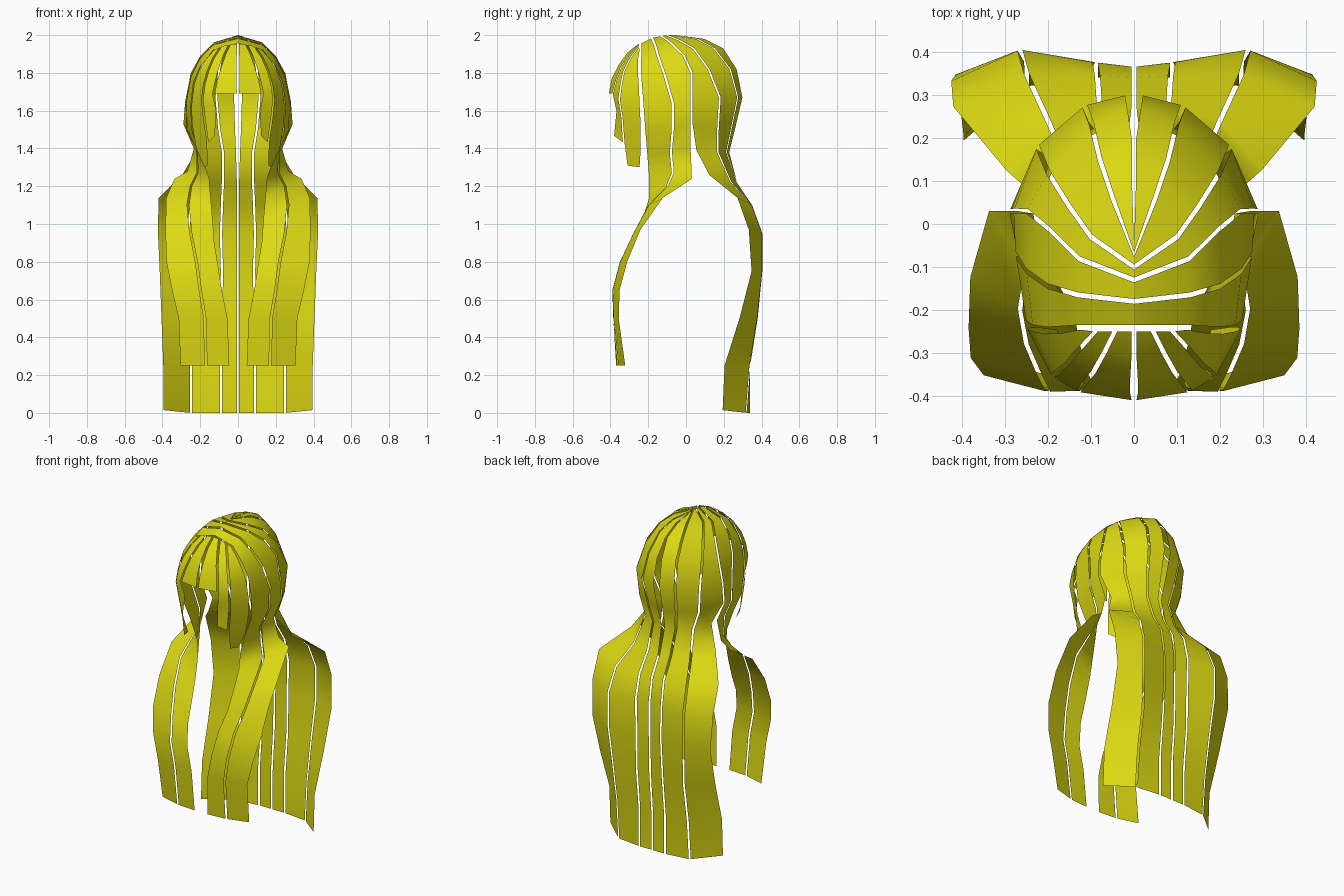
import bpy
import bmesh
from mathutils import Vector

hair = bpy.data.materials.new("yellow_hair")
hair.diffuse_color = (0.72, 0.70, 0.006, 1)

GAP = 0.006  # half of the slit between neighbouring strips


def strip(name, a, b):
    """Ribbon between two guide lines, narrowed by the slit and mirrored in x."""
    bm = bmesh.new()
    rows = []
    for p, q in zip(a, b):
        p, q = Vector(p), Vector(q)
        d = q - p
        inset = d.normalized() * min(GAP, d.length * 0.2)
        rows.append((bm.verts.new(p + inset), bm.verts.new(q - inset)))
    for (a0, b0), (a1, b1) in zip(rows, rows[1:]):
        bm.faces.new((a0, b0, b1, a1))
    mesh = bpy.data.meshes.new(name)
    bm.to_mesh(mesh)
    bm.free()
    mesh.materials.append(hair)
    for f in mesh.polygons:
        f.use_smooth = True
    obj = bpy.data.objects.new(name, mesh)
    bpy.context.collection.objects.link(obj)
    mirror = obj.modifiers.new("mirror", 'MIRROR')
    mirror.use_mirror_merge = False
    return obj


# Guide lines of the long back hair, crown to hem, centre outwards
back_centre = [
    (0, -.05, 2.0), (0, .10, 1.98), (0, .20, 1.93), (.01, .27, 1.82), (.015, .30, 1.67),
    (.01, .26, 1.5), (.005, .23, 1.38), (0, .27, 1.22), (0, .34, 1.1), (0, .365, .95),
    (0, .365, .75), (0, .36, .5), (0, .34, .25), (0, .34, 0)]
back_inner = [
    (0, -.07, 2.0), (.05, .06, 1.98), (.08, .15, 1.93), (.10, .235, 1.82), (.115, .275, 1.67),
    (.10, .24, 1.5), (.08, .215, 1.38), (.08, .27, 1.22), (.085, .345, 1.1), (.09, .375, .95),
    (.085, .375, .75), (.09, .365, .5), (.09, .34, .25), (.09, .34, 0)]
back_outer = [
    (0, -.10, 2.0), (.10, -.03, 1.97), (.15, .04, 1.93), (.20, .12, 1.82), (.225, .18, 1.67),
    (.21, .17, 1.5), (.17, .17, 1.38), (.20, .24, 1.22), (.25, .35, 1.1), (.265, .405, .95),
    (.265, .405, .75), (.25, .38, .5), (.25, .34, .25), (.25, .32, 0)]
head_side = [
    (0, -.13, 1.995), (.13, -.08, 1.96), (.20, -.01, 1.89), (.25, .03, 1.8),
    (.28, .03, 1.65), (.29, .03, 1.53)]
back_edge = head_side + [
    (.22, .05, 1.39), (.30, .12, 1.26), (.425, .27, 1.14), (.43, .33, .97),
    (.42, .345, .75), (.41, .28, .5), (.40, .20, .25), (.40, .19, .015)]

# Guide lines of the side hair that falls in front of the shoulders
lock_outer = head_side + [
    (.235, .03, 1.4), (.27, .035, 1.28), (.34, .035, 1.24), (.385, -.12, 1.14), (.39, -.24, .97),
    (.385, -.31, .8), (.355, -.35, .65), (.32, -.355, .5), (.31, -.32, .25)]
lock_middle = [
    (0, -.18, 1.985), (.13, -.165, 1.95), (.20, -.145, 1.88), (.25, -.11, 1.78), (.275, -.07, 1.64),
    (.27, -.07, 1.5), (.215, -.08, 1.38), (.215, -.07, 1.27), (.25, -.10, 1.2), (.265, -.20, 1.1),
    (.25, -.28, .95), (.22, -.35, .8), (.20, -.39, .65), (.175, -.385, .5), (.17, -.36, .25)]
lock_inner = [
    (0, -.24, 1.955), (.13, -.24, 1.92), (.20, -.245, 1.83), (.235, -.24, 1.75), (.25, -.23, 1.62),
    (.24, -.22, 1.48), (.19, -.21, 1.36), (.15, -.20, 1.24), (.14, -.20, 1.13), (.13, -.23, 1.03),
    (.12, -.28, .9), (.10, -.35, .78), (.08, -.385, .65), (.05, -.385, .5), (.04, -.37, .25)]

# Guide lines of the fringe, side to centre
fringe_side = [
    (.13, -.245, 1.92), (.175, -.25, 1.87), (.21, -.25, 1.81), (.235, -.245, 1.74),
    (.25, -.24, 1.62), (.245, -.235, 1.52), (.225, -.235, 1.4), (.18, -.24, 1.3)]
fringe_outer = [
    (.09, -.25, 1.94), (.13, -.295, 1.88), (.16, -.33, 1.81), (.18, -.345, 1.74),
    (.19, -.355, 1.66), (.18, -.34, 1.56), (.16, -.33, 1.43), (.16, -.315, 1.31)]
fringe_inner = [
    (.045, -.25, 1.95), (.07, -.30, 1.9), (.095, -.345, 1.83), (.115, -.37, 1.76),
    (.13, -.39, 1.69), (.11, -.37, 1.6), (.12, -.385, 1.47)]
fringe_centre = [
    (0, -.25, 1.955), (0, -.31, 1.91), (.003, -.36, 1.84), (.003, -.395, 1.77), (0, -.41, 1.69)]

# Strips from the back centre round to the front centre
strip("back_centre_strip", back_centre, back_inner)
strip("back_middle_strip", back_inner, back_outer)
strip("back_outer_strip", back_outer, back_edge)
strip("outer_front_lock", lock_outer, lock_middle)
strip("inner_front_lock", lock_middle, lock_inner)
strip("fringe_side_strip", fringe_side, fringe_outer)
strip("fringe_middle_strip", fringe_outer[:7], fringe_inner)
strip("fringe_centre_strip", fringe_inner[:5], fringe_centre)
